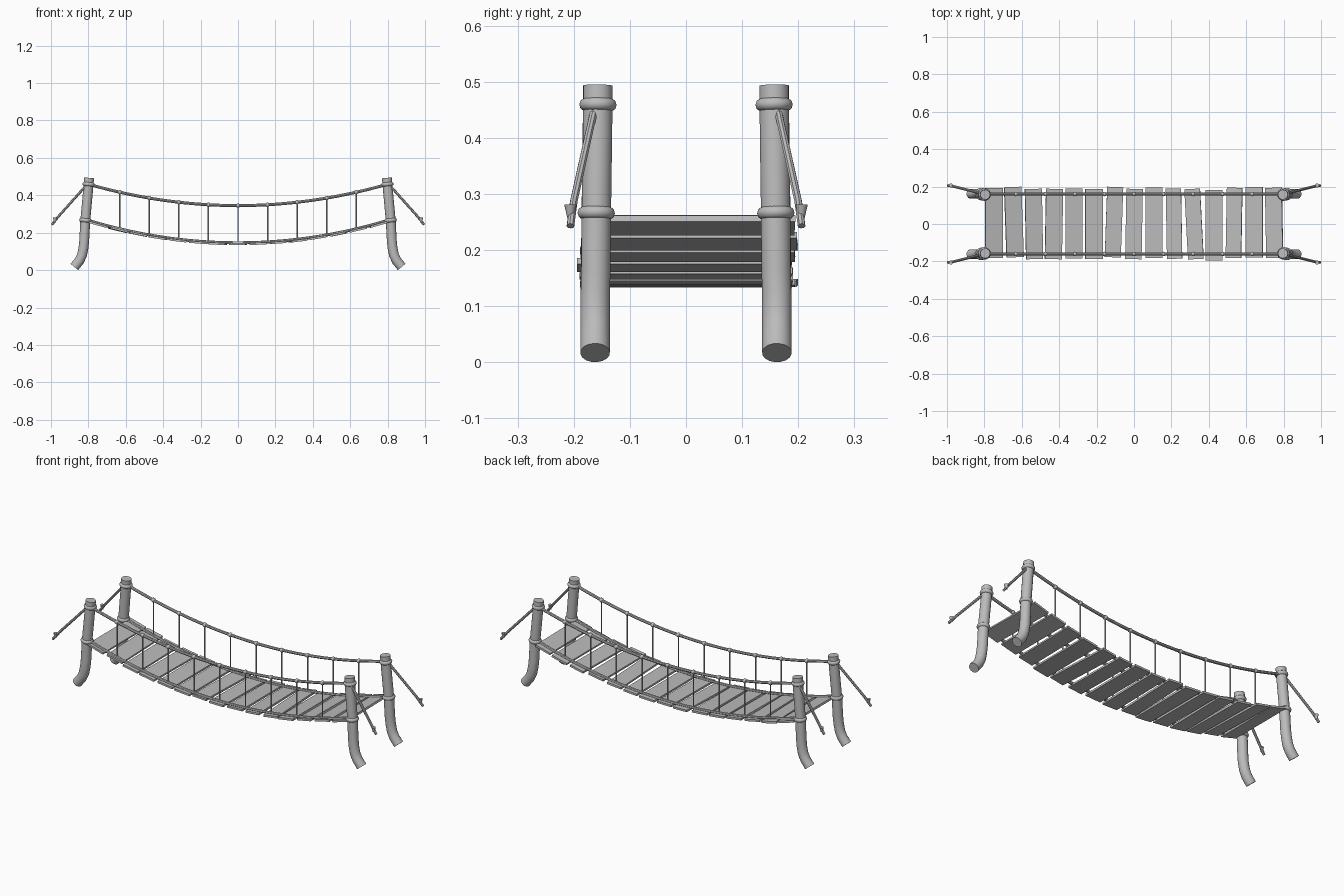
import bpy
from math import atan, radians
from mathutils import Vector, Matrix

if "Cube" in bpy.data.objects:
    bpy.data.objects.remove(bpy.data.objects["Cube"])

grey = bpy.data.materials.new("plain_grey")
grey.use_nodes = True
grey.diffuse_color = (0.5, 0.5, 0.5, 1)
grey.node_tree.nodes["Principled BSDF"].inputs["Base Color"].default_value = (0.5, 0.5, 0.5, 1)

SPAN, SIDE = 0.795, 0.16


def finish(name, smooth=True):
    ob = bpy.context.object
    ob.name = ob.data.name = name
    ob.data.materials.clear()
    ob.data.materials.append(grey)
    if smooth:
        bpy.ops.object.shade_smooth_by_angle(angle=radians(40))
    return ob


def tube(name, points, radius, sides=2):
    """Round tube with closed ends along a list of points."""
    cu = bpy.data.curves.new(name, "CURVE")
    cu.dimensions = "3D"
    cu.bevel_depth, cu.bevel_resolution, cu.use_fill_caps = radius, sides, True
    sp = cu.splines.new("POLY")
    sp.points.add(len(points) - 1)
    for p, co in zip(sp.points, points):
        p.co = (*co, 1)
    ob = bpy.data.objects.new(name, cu)
    bpy.context.collection.objects.link(ob)
    bpy.ops.object.select_all(action="DESELECT")
    ob.select_set(True)
    bpy.context.view_layer.objects.active = ob
    bpy.ops.object.convert(target="MESH")
    return finish(name)


def sag(x, low, high):
    return low + (high - low) * (x / SPAN) ** 2


def rail_z(x):
    return sag(x, 0.345, 0.458)


def deck_z(x):
    return sag(x, 0.146, 0.264)


xs = [SPAN * (i / 16 - 1) for i in range(33)]
for sy, side in ((-1, "front"), (1, "back")):
    y = sy * SIDE
    # Sagging ropes
    tube(f"{side}_hand_rope", [(x, y, rail_z(x)) for x in xs], 0.008)
    tube(f"{side}_deck_rope", [(x, y, deck_z(x)) for x in xs], 0.008)

    # Hangers with knots on the hand rope
    for i in range(-4, 5):
        x = i * 0.158
        tube(f"{side}_hanger", [(x, y, deck_z(x)), (x, y, rail_z(x))], 0.004, 1)
        bpy.ops.mesh.primitive_uv_sphere_add(segments=10, ring_count=6, radius=0.012,
                                             location=(x, y, rail_z(x)))
        finish(f"{side}_knot")

    for sx, end in ((-1, "right"), (1, "left")):
        # Leaning post with a bent foot
        path = [(0.796, 0.157, 0.493), (0.804, 0.158, 0.4), (0.817, 0.16, 0.26),
                (0.822, 0.161, 0.16), (0.826, 0.162, 0.12), (0.834, 0.162, 0.08),
                (0.848, 0.162, 0.05), (0.875, 0.162, 0.017)]
        path = [(sx * a, sy * b, c) for a, b, c in path]
        tube(f"{side}_{end}_post", path, 0.0265, 6)

        # Rope collars around the post
        lean = Vector(path[0]) - Vector(path[2])
        for a, b, z in ((0.799, 0.157, 0.459), (0.816, 0.16, 0.266)):
            bpy.ops.mesh.primitive_torus_add(
                major_segments=24, minor_segments=10, major_radius=0.022,
                minor_radius=0.0115, location=(sx * a, sy * b, z),
                rotation=lean.to_track_quat("Z", "Y").to_euler())
            finish(f"{side}_{end}_collar")

        # Stay rope and its peg
        tube(f"{side}_{end}_stay", [(sx * 0.808, sy * 0.162, 0.457),
                                    (sx * 0.96, sy * 0.2, 0.287),
                                    (sx * 0.995, sy * 0.206, 0.243)], 0.007)
        bpy.ops.mesh.primitive_cone_add(vertices=10, radius1=0.005, radius2=0.011, depth=0.026,
                                        location=(sx * 0.979, sy * 0.206, 0.268))
        finish(f"{side}_{end}_peg")

# Planks: width, yaw in degrees, sideways shift
planks = [(.098, 0, .005), (.094, 2, .01), (.092, 1, 0), (.092, -1, 0), (.092, 0, .003),
          (.094, 0, 0), (.086, -2, .01), (.088, -1, 0), (.092, 0, .006), (.082, 1, .002),
          (.084, 3, 0), (.092, 0, -.006), (.084, -1, .006), (.094, 0, .01), (.092, 1, .006)]
for i, (width, yaw, shift) in enumerate(planks):
    x = (i - 7) * 0.107
    slope = 2 * (0.264 - 0.146) * x / SPAN ** 2
    bpy.ops.mesh.primitive_cube_add(size=1)
    ob = finish("plank", False)
    ob.data.transform(Matrix.Diagonal((width, 0.376, 0.011, 1)))
    ob.rotation_euler = (0, -atan(slope), radians(yaw))
    ob.location = (x, shift, deck_z(x) - 0.007)
